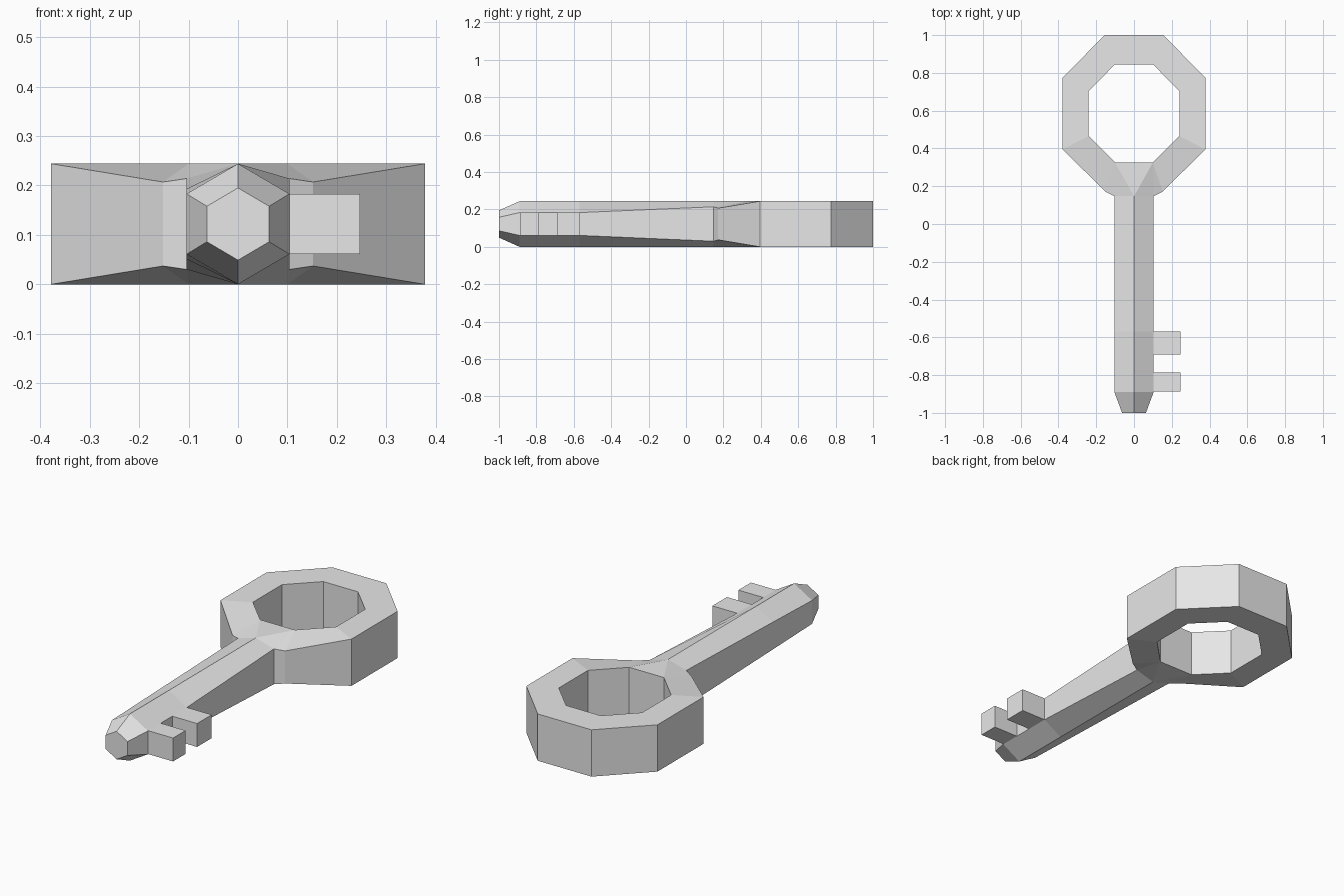
import bpy, bmesh
from mathutils import Vector

cube = bpy.data.objects.get("Cube")
if cube:
    bpy.data.objects.remove(cube, do_unlink=True)

MID, HALF = 0.122, 0.122   # centre height and half thickness

metal = bpy.data.materials.new("light_grey_metal")
metal.use_nodes = True
colour = (0.8, 0.8, 0.8, 1)
metal.diffuse_color = colour
metal.node_tree.nodes["Principled BSDF"].inputs["Base Color"].default_value = colour


def finish(name, bm):
    bmesh.ops.recalc_face_normals(bm, faces=bm.faces)
    mesh = bpy.data.meshes.new(name)
    bm.to_mesh(mesh)
    bm.free()
    mesh.materials.append(metal)
    obj = bpy.data.objects.new(name, mesh)
    bpy.context.collection.objects.link(obj)
    return obj


# Shaft: hexagonal sections (y, half width, apex height, left and right shoulder height)
sections = [
    (-1.0, 0.063, 0.073, 0.036, 0.036),
    (-0.89, 0.104, HALF, 0.061, 0.061),
    (-0.57, 0.104, HALF, 0.071, 0.061),
    (0.147, 0.104, HALF, 0.092, 0.092),
]
bm = bmesh.new()
loops = []
for y, w, top, left, right in sections:
    outline = [(0, top), (w, right), (w, -right), (0, -top), (-w, -left), (-w, left)]
    loops.append([bm.verts.new((x, y, MID + z)) for x, z in outline])
bm.faces.new(loops[0])
for a, b in zip(loops, loops[1:]):
    for i in range(6):
        j = (i + 1) % 6
        bm.faces.new((a[i], a[j], b[j], b[i]))
finish("shaft", bm)

# Bow: right half of the octagonal ring with its neck, then mirrored
outer = [(0, 0.147, HALF), (0.104, 0.147, 0.092), (0.152, 0.172, 0.085),
         (0.378, 0.395, HALF), (0.378, 0.775, HALF), (0.155, 1, HALF), (0, 1, HALF)]
inner = [(0, 0.325), (0.1, 0.325), (0.24, 0.465), (0.24, 0.705), (0.1, 0.845), (0, 0.845)]
bm = bmesh.new()
rims = []
for side in (1, -1):
    o = [bm.verts.new((x, y, MID + side * h)) for x, y, h in outer]
    n = [bm.verts.new((x, y, MID + side * HALF)) for x, y in inner]
    rims.append((o, n))
    for tri in ((n[0], o[0], n[1]), (o[0], o[1], n[1]), (o[1], o[2], n[1])):
        bm.faces.new(tri)
    for i in range(1, 5):
        bm.faces.new((n[i], o[i + 1], o[i + 2], n[i + 1]))
(top_o, top_n), (low_o, low_n) = rims
for upper, lower, start in ((top_o, low_o, 1), (top_n, low_n, 0)):
    for i in range(start, len(upper) - 1):
        bm.faces.new((upper[i], upper[i + 1], lower[i + 1], lower[i]))
bow = finish("bow", bm)
bow.modifiers.new("mirror", 'MIRROR').use_axis[0] = True

# Teeth: two blocks on the left side of the shaft
for name, y0, y1 in (("inner_tooth", -0.69, -0.57), ("outer_tooth", -0.888, -0.785)):
    bm = bmesh.new()
    bmesh.ops.create_cube(bm, size=1)
    low, high = Vector((0.09, y0, 0.061)), Vector((0.247, y1, 0.183))
    bmesh.ops.scale(bm, vec=high - low, verts=bm.verts)
    bmesh.ops.translate(bm, vec=(low + high) / 2, verts=bm.verts)
    finish(name, bm)
